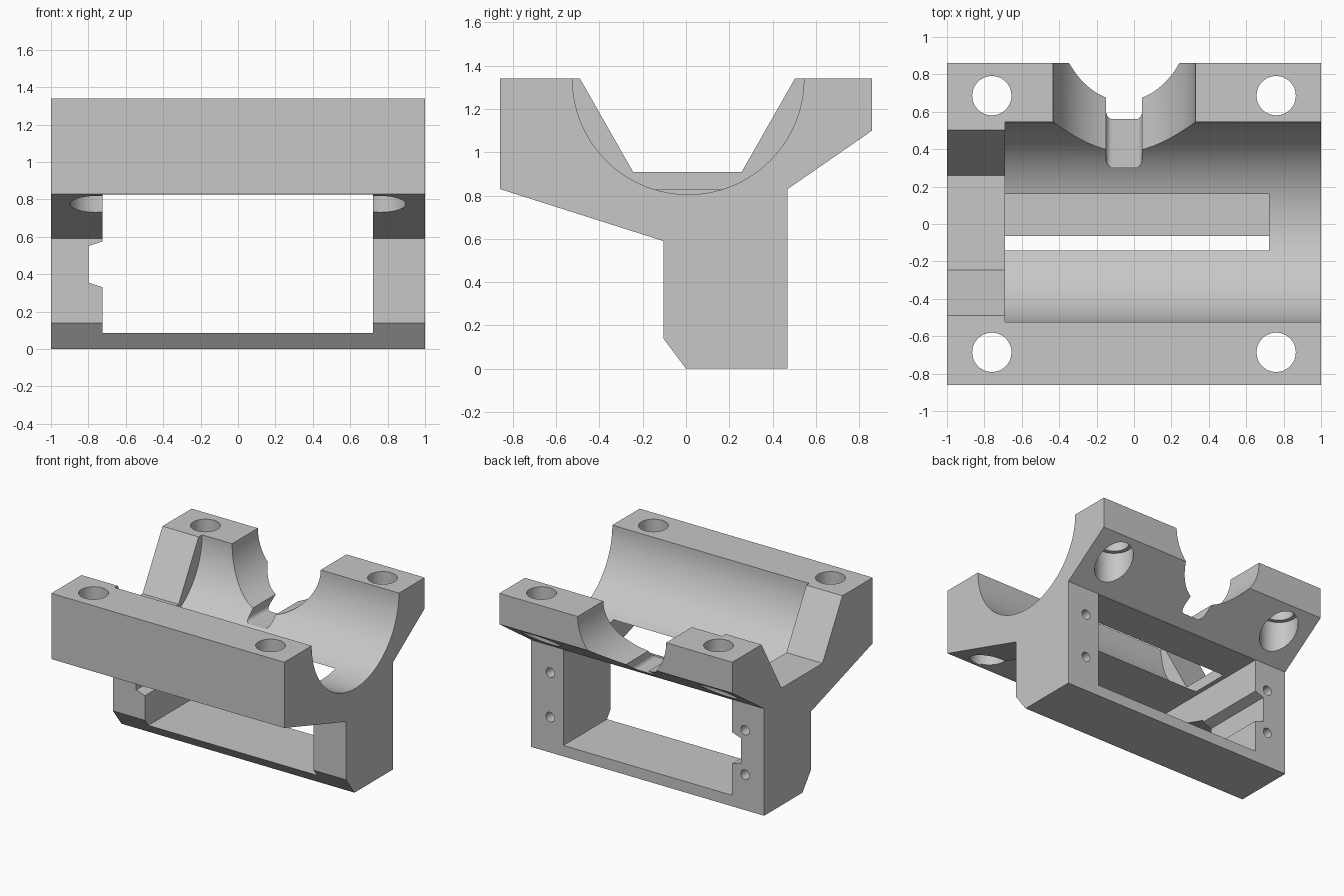
import bpy, bmesh, math
from mathutils import Vector

if "Cube" in bpy.data.objects:
    bpy.data.objects.remove(bpy.data.objects["Cube"])

grey = bpy.data.materials.new("plain_grey")
grey.diffuse_color = (0.57, 0.57, 0.57, 1)
grey.use_nodes = True
grey.node_tree.nodes["Principled BSDF"].inputs["Base Color"].default_value = grey.diffuse_color


def prism(name, pts, axis, a, b):
    """Extrude a 2D profile along an axis from a to b."""
    def place(p, t):
        u, v = p
        return Vector({"x": (t, u, v), "y": (u, t, v), "z": (u, v, t)}[axis])
    bm = bmesh.new()
    lo = [bm.verts.new(place(p, a)) for p in pts]
    hi = [bm.verts.new(place(p, b)) for p in pts]
    n = len(pts)
    bm.faces.new(lo)
    bm.faces.new(hi)
    for i in range(n):
        j = (i + 1) % n
        bm.faces.new((lo[i], lo[j], hi[j], hi[i]))
    bmesh.ops.recalc_face_normals(bm, faces=bm.faces)
    me = bpy.data.meshes.new(name)
    bm.to_mesh(me)
    bm.free()
    me.materials.append(grey)
    ob = bpy.data.objects.new(name, me)
    bpy.context.collection.objects.link(ob)
    return ob


def arc(cu, cv, r, a0, a1, n):
    return [(cu + r * math.cos(math.radians(a0 + (a1 - a0) * i / n)),
             cv + r * math.sin(math.radians(a0 + (a1 - a0) * i / n))) for i in range(n + 1)]


def circle(cu, cv, r, n=48):
    return arc(cu, cv, r, 0, 360, n)[:-1]


def trough(c, r):
    """Half-round channel profile, open at the top."""
    return arc(c, 1.34, r, 180, 360, 64) + [(c + r, 1.6), (c - r, 1.6)]


# Bracket body: side profile extruded across the width
body = prism("bracket_body", [
    (-0.86, 1.34), (-0.86, 0.83), (-0.105, 0.59), (-0.105, 0.14), (0, 0),
    (0.47, 0), (0.47, 0.83), (0.86, 1.10), (0.86, 1.34)], "x", -1, 1)

cutters = [
    # Tapered channel at the left end, then the round cradle
    prism("taper_cut", [(-0.638, 1.6), (-0.245, 0.91), (0.258, 0.91), (0.651, 1.6)],
          "x", -1.2, -0.65),
    prism("cradle_cut", trough(0.01, 0.535), "x", -0.69, 1.2),
    # Rectangular window and its side notch
    prism("window_cut", [(-0.725, 0.085), (0.723, 0.085), (0.723, 0.827), (-0.725, 0.827)],
          "y", -1.2, 1.2),
    prism("notch_cut", [(-0.6, 0.29), (-0.80, 0.355), (-0.80, 0.55), (-0.6, 0.617)],
          "y", -1.2, 1.2),
    # Round relief in the rear wall with a narrow rounded slot below it
    prism("relief_cut", trough(-0.052, 0.38), "y", 0.05, 1.2),
    prism("slot_cut", arc(-0.118, 0.925, 0.032, 180, 270, 8)
          + arc(0.012, 0.925, 0.032, 270, 360, 8) + [(0.044, 1.3), (-0.15, 1.3)],
          "y", 0.05, 1.2),
]
for sx in (-1, 1):
    # Vertical bolt holes with wider counterbores underneath
    for sy in (-1, 1):
        cutters.append(prism("bolt_cut", circle(sx * 0.76, sy * 0.686, 0.105), "z", 0.5, 1.6))
        cutters.append(prism("counterbore_cut", circle(sx * 0.76, sy * 0.686, 0.137),
                             "z", 0.5, 1.13))
    # Blind screw holes in the rear face
    for z in (0.275, 0.62):
        cutters.append(prism("screw_cut", circle(sx * 0.836, z, 0.037, 24), "y", 0.17, 0.7))

for c in cutters:
    c.hide_render = True
    m = body.modifiers.new(c.name, "BOOLEAN")
    m.operation = "DIFFERENCE"
    m.solver = "EXACT"
    m.object = c

# Bake the cuts and drop the helpers
dg = bpy.context.evaluated_depsgraph_get()
mesh = bpy.data.meshes.new_from_object(body.evaluated_get(dg))
body.modifiers.clear()
body.data = mesh
for c in cutters:
    bpy.data.objects.remove(c)

bpy.ops.object.select_all(action="DESELECT")
body.select_set(True)
bpy.context.view_layer.objects.active = body
bpy.ops.object.shade_smooth_by_angle(angle=math.radians(20))
